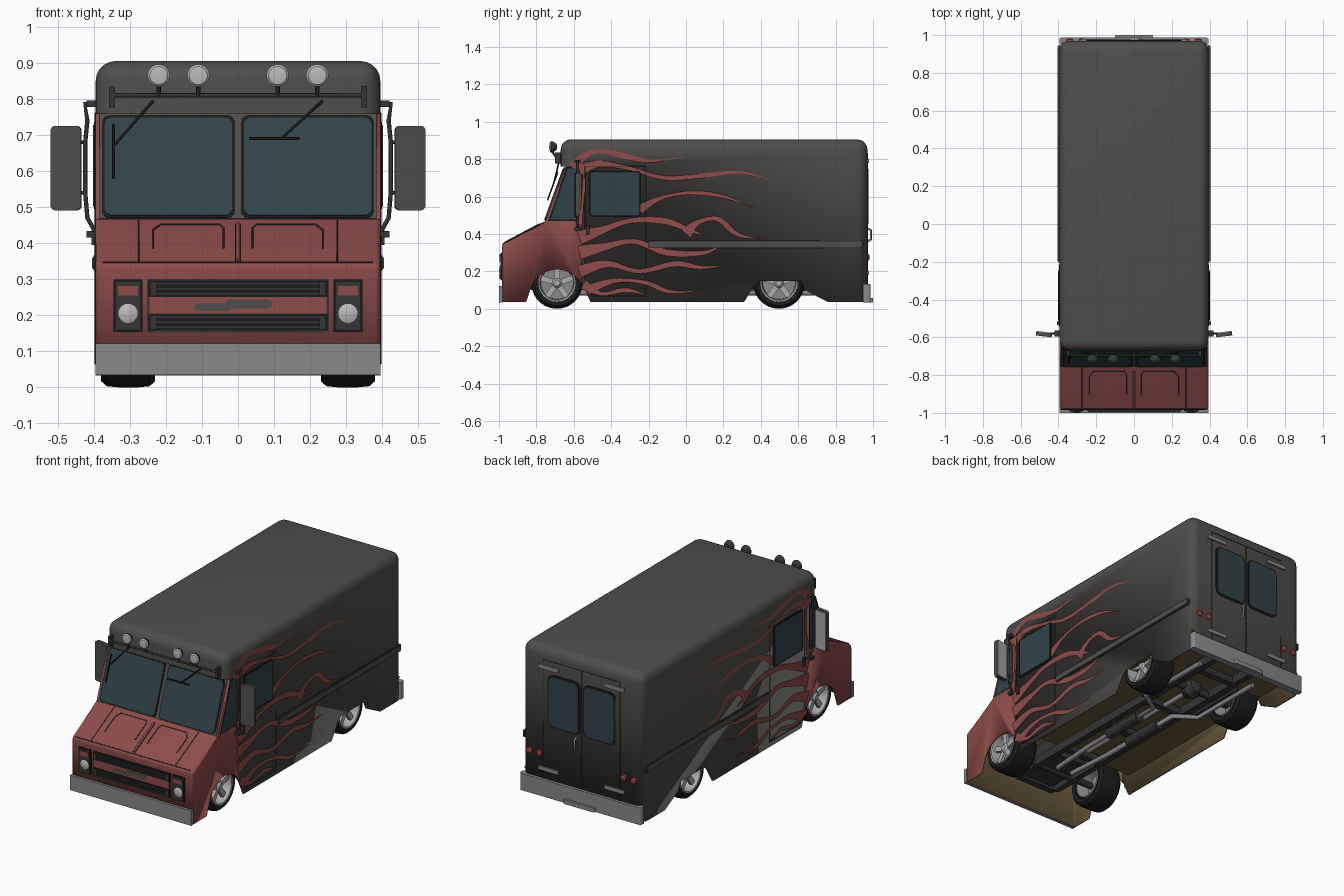
import bpy, bmesh, math
from mathutils import Vector, Matrix

if "Cube" in bpy.data.objects:
    bpy.data.objects.remove(bpy.data.objects["Cube"])

def material(name, *rgb):
    m = bpy.data.materials.new(name)
    m.use_nodes = True
    m.diffuse_color = (*rgb, 1)
    m.node_tree.nodes["Principled BSDF"].inputs["Base Color"].default_value = (*rgb, 1)
    return m

GREY = material("charcoal paint", .08, .076, .072)
RED = material("red paint", .27, .072, .068)
STEEL = material("bumper grey", .25, .25, .25)
GLASS = material("tinted glass", .03, .055, .066)
BLACK = material("black rubber", .012, .012, .012)
DARK = material("dark metal", .035, .035, .035)
BROWN = material("brown lining", .14, .1, .045)
LENS = material("lamp lens", .5, .5, .5)
SILVER = material("silver wheel", .42, .42, .42)
TAIL = material("tail light red", .36, .05, .05)
X, Y, Z = Vector((1, 0, 0)), Vector((0, 1, 0)), Vector((0, 0, 1))
W = .395      # half width of the body
ROUND = .055  # roof edge radius

def finish(name, bm, *mats):
    me = bpy.data.meshes.new(name)
    bm.to_mesh(me)
    bm.free()
    for m in mats:
        me.materials.append(m)
    ob = bpy.data.objects.new(name, me)
    bpy.context.collection.objects.link(ob)
    return ob

def plate(name, at, u, v, size, mat, radius=0.0):
    """Slab spanned by u and v, centred at a point, with rounded corners."""
    bm = bmesh.new()
    bmesh.ops.create_cube(bm, size=1, matrix=Matrix.Diagonal((*size, 1)))
    if radius:
        posts = [e for e in bm.edges if abs(e.verts[0].co.z - e.verts[1].co.z) > size[2] / 2]
        bmesh.ops.bevel(bm, geom=posts, offset=radius, segments=4, profile=.5, affect='EDGES')
    u, v = Vector(u).normalized(), Vector(v).normalized()
    m = Matrix((u, v, u.cross(v))).transposed().to_4x4()
    m.translation = Vector(at)
    bm.transform(m)
    return finish(name, bm, mat)

def box(name, at, size, mat, radius=0.0):
    return plate(name, at, X, Y, size, mat, radius)

def tube(name, pts, r, mat, cyclic=False):
    cu = bpy.data.curves.new(name, 'CURVE')
    cu.dimensions, cu.bevel_depth, cu.bevel_resolution = '3D', r, 2
    cu.use_fill_caps = True
    sp = cu.splines.new('POLY')
    sp.points.add(len(pts) - 1)
    for p, c in zip(sp.points, pts):
        p.co = (*c, 1)
    sp.use_cyclic_u = cyclic
    cu.materials.append(mat)
    ob = bpy.data.objects.new(name, cu)
    bpy.context.collection.objects.link(ob)

def lathe(name, profile, at, axis, mat, steps=32):
    bm = bmesh.new()
    vs = [bm.verts.new((r, 0, h)) for r, h in profile]
    es = [bm.edges.new(p) for p in zip(vs, vs[1:])]
    bmesh.ops.spin(bm, geom=vs + es, cent=(0, 0, 0), axis=Z, angle=math.tau, steps=steps)
    bmesh.ops.remove_doubles(bm, verts=bm.verts, dist=1e-5)
    bmesh.ops.recalc_face_normals(bm, faces=bm.faces)
    bm.transform(Matrix.Translation(at) @ Z.rotation_difference(Vector(axis)).to_matrix().to_4x4())
    return finish(name, bm, mat)

def shell(name, profile, mat, bevel_rule, radius, open_rule):
    """Extrude a side profile across the width, round edges, open it, give it a lining."""
    bm = bmesh.new()
    f = bm.faces.new([bm.verts.new((-W, y, z)) for y, z in profile])
    new = bmesh.ops.extrude_face_region(bm, geom=[f])["geom"]
    bmesh.ops.translate(bm, vec=(2 * W, 0, 0), verts=[g for g in new if isinstance(g, bmesh.types.BMVert)])
    bmesh.ops.recalc_face_normals(bm, faces=bm.faces)
    bmesh.ops.delete(bm, geom=[f for f in bm.faces if open_rule(f.calc_center_median(), f.normal)], context='FACES')
    edges = [e for e in bm.edges if len(e.link_faces) == 2 and bevel_rule(*(v.co for v in e.verts))]
    bmesh.ops.bevel(bm, geom=edges, offset=radius, segments=5, profile=.5, affect='EDGES')
    ob = finish(name, bm, mat, BROWN)
    so = ob.modifiers.new("lining", 'SOLIDIFY')
    so.thickness, so.offset, so.material_offset = .01, -1, 1

def side_x(z):
    d = max(0, z - (.905 - ROUND))
    return W - ROUND + math.sqrt(max(0, ROUND ** 2 - d * d))

def side_faces(name, polys, s, mat, lift=.003):
    bm = bmesh.new()
    for p in polys:
        f = bm.faces.new([bm.verts.new((s * (side_x(z) + lift), y, z)) for y, z in p])
        f.normal_update()
        if f.normal.x * s < 0:
            f.normal_flip()
    bmesh.ops.remove_doubles(bm, verts=bm.verts, dist=1e-5)
    return finish(name, bm, mat)

# Body shells: red nose and grey cargo box
arch = [(-.69 + .145 * math.cos(a), .07 + .14 * math.sin(a)) for a in (math.radians(d) for d in range(25, 171, 15))]
nose = [(-.56, .145)] + arch + [(-.855, .035), (-.985, .035), (-.985, .342), (-.752, .465), (-.645, .76), (-.56, .76)]
shell("nose", nose, RED,
      lambda a, b: max(a.z, b.z) < .47 and max(a.y, b.y) < -.7 and min(a.y, b.y) < -.95 and a.z + b.z > .3, .015,
      lambda c, n: abs(n.x) < .5 and (n.z < -.05 or n.y > .2 or n.z > .98))
cargo = [(-.56, .145), (-.51, .035), (.31, .035), (.365, .125), (.395, .148), (.615, .148), (.635, .1), (.76, .035),
         (.97, .035), (.97, .905), (-.67, .905), (-.67, .76), (-.56, .76)]
shell("cargo_body", cargo, GREY,
      lambda a, b: min(a.z, b.z) > .9 or (abs(a.z - b.z) > .1 and (min(a.y, b.y) > .96 or max(a.y, b.y) < -.66)), ROUND,
      lambda c, n: abs(n.x) < .5 and c.z < .7 and n.y < .99)
box("floor", (0, .23, .158), (.76, 1.46, .012), BROWN)

# Windscreen, visor edge and wipers
slope = Vector((0, .107, .295)).normalized()
def screen(x, z, lift=.012):
    return Vector((x, -.752 + (z - .465) * .363 - lift, z))
plate("windscreen_frame", screen(0, .612, 0), X, slope, (.77, .31, .008), GREY)
for s in (-1, 1):
    plate("windscreen_seal", screen(s * .193, .612, .004), X, slope, (.368, .302, .006), BLACK, .02)
    plate("windscreen_glass", screen(s * .193, .612, .007), X, slope, (.354, .288, .006), GLASS, .02)
for name, ends in (("left", [(.235, .795), (.12, .69), (.03, .69), (.17, .69)]),
                   ("right", [(-.235, .795), (-.345, .67), (-.345, .58), (-.345, .73)])):
    arm = [screen(x, z, .03 if z < .76 else .045) for x, z in ends]
    tube(name + "_wiper_arm", arm[:2], .004, BLACK)
    tube(name + "_wiper_blade", arm[2:], .004, BLACK)

# Hood creases
def hood(x, z):
    return Vector((x, -.985 + (z - .342) * 1.894, z + .002))
tube("hood_ridge", [hood(0, .35), hood(0, .45)], .006, RED)
tube("hood_seam", [hood(-W + .02, .345), hood(W - .02, .345)], .0025, DARK)
for s in (-1, 1):
    tube("hood_edge_seam", [hood(s * .275, .345), hood(s * .275, .462)], .002, DARK)
    tube("hood_panel_line", [hood(s * x, z) for x, z in
         ((.04, .385), (.04, .44), (.05, .45), (.215, .45), (.235, .435), (.235, .385))], .0025, DARK)
    tube("hood_ridge_line", [hood(s * .007, .35), hood(s * .007, .45)], .002, DARK)

# Grille, headlights and front bumper
def front(name, x, z, w, h, mat, y=-.985, t=.008, r=0.0):
    return plate(name, (x, y, z), X, Z, (w, h, t), mat, r)
front("bumper_front", 0, .078, 2 * W, .088, STEEL, -.99, .02)
front("grille_surround", 0, .226, .505, .148, DARK, t=.004)
front("grille_strip", 0, .228, .49, .046, RED, -.987, .006)
front("grille_flame_left", .03, .231, .13, .024, GREY, -.99, .004, .01)
front("grille_flame_right", -.07, .222, .1, .02, GREY, -.99, .004, .008)
for z in (.273, .18):
    front("grille_opening", 0, z, .5, .046, BLACK, -.987)
    for k in range(3):
        front("grille_bar", 0, z - .014 + k * .014, .47, .004, DARK, -.992, .006)
    for s in (-1, 1):
        front("grille_end", s * .235, z, .018, .04, DARK, -.992)
for s in (-1, 1):
    front("headlight_well", s * .305, .226, .08, .146, BLACK, -.986)
    front("headlight_panel", s * .305, .226, .066, .132, DARK, -.99, .006)
    front("indicator", s * .305, .268, .056, .026, RED, -.993, .006)
    lathe("headlight", [(.034, 0), (.031, .006), (.018, .012), (0, .014)], (s * .305, -.985, .205), -Y, LENS)

# Roof light bar
tube("light_bar", [(-.35, -.695, .81), (.35, -.695, .81)], .006, DARK)
for s in (-1, 1):
    box("light_bar_post", (s * .35, -.685, .806), (.016, .03, .06), DARK)
    for x in (.11, .22):
        lathe("spot_housing", [(.031, .0), (.029, -.012), (.016, -.03), (0, -.034)], (s * x, -.722, .865), -Y, DARK)
        lathe("spot_lens", [(.031, 0), (.025, .006), (0, .01)], (s * x, -.722, .865), -Y, LENS)
        tube("spot_stem", [(s * x, -.715, .84), (s * x, -.695, .81)], .006, DARK)

# Flame tongues: path points (y, z) and starting width
FLAMES = [
    ([(-.6, .75), (-.55, .81), (-.46, .845), (-.34, .82), (-.2, .79), (-.02, .81)], .06),
    ([(-.57, .74), (-.46, .775), (-.3, .75), (-.12, .7), (.08, .71), (.28, .73), (.46, .69)], .05),
    ([(-.25, .53), (-.14, .59), (.02, .62), (.2, .6), (.36, .54)], .045),
    ([(-.57, .38), (-.45, .42), (-.3, .47), (-.12, .47), (.02, .42), (.1, .39)], .07),
    ([(0, .4), (.06, .46), (.17, .48), (.27, .4), (.4, .37)], .06),
    ([(-.57, .3), (-.44, .33), (-.28, .36), (-.1, .3), (.1, .3), (.2, .35)], .07),
    ([(-.57, .2), (-.42, .24), (-.25, .2), (-.06, .24), (.08, .22), (.21, .23)], .06),
    ([(-.53, .1), (-.38, .15), (-.22, .14), (-.08, .09), (.1, .1)], .05),
    ([(-.55, .13), (-.45, .08), (-.32, .1), (-.2, .07)], .05),
    ([(-.57, .45), (-.55, .6), (-.545, .77)], .03)]

def ribbon(path, width, n=6):
    pts = [Vector(p) for p in path]
    ext = [pts[0] * 2 - pts[1]] + pts + [pts[-1] * 2 - pts[-2]]
    mid = []
    for a, b, c, d in zip(ext, ext[1:], ext[2:], ext[3:]):
        for t in (k / n for k in range(n)):
            mid.append(.5 * (2 * b + (c - a) * t + (2 * a - 5 * b + 4 * c - d) * t ** 2 + (3 * b - a - 3 * c + d) * t ** 3))
    mid.append(pts[-1])
    rims = []
    for i, p in enumerate(mid):
        t = (mid[min(i + 1, len(mid) - 1)] - mid[max(i - 1, 0)]).normalized()
        f = i / (len(mid) - 1)
        off = Vector((-t.y, t.x)) * width * .5 * ((1 - f) ** .7 * (.75 + .25 * math.cos(f * 9)) + .02)
        rims.append((p + off, p - off))
    return [(a[0], b[0], b[1], a[1]) for a, b in zip(rims, rims[1:])]

# Sides: flames, doors, windows, rails, mirrors
for s in (-1, 1):
    for i, (path, width) in enumerate(FLAMES):
        side_faces("flame", ribbon(path, width), s, RED, .002 + i * .0002)
    u = Y * s
    side_faces("quarter_seal", [[(-.738, .468), (-.578, .468), (-.578, .758), (-.638, .758)]], s, BLACK, .002)
    side_faces("quarter_glass", [[(-.724, .476), (-.586, .476), (-.586, .75), (-.63, .75)]], s, GLASS, .004)
    plate("door_window_seal", (s * W, -.38, .615), u, Z, (.272, .242, .01), BLACK, .012)
    plate("door_window", (s * (W + .003), -.38, .615), u, Z, (.256, .226, .01), GLASS, .01)
    tube("door_gap", [(s * W, y, z) for y, z in ((-.54, .76), (-.215, .76), (-.215, .065), (-.5, .065), (-.54, .15))],
         .003, DARK, True)
    plate("door_handle", (s * .4, -.525, .42), u, Z, (.02, .05, .014), DARK)
    plate("side_rail_edge", (s * W, .372, .345), u, Z, (1.15, .042, .012), DARK, .01)
    plate("side_rail", (s * .398, .372, .345), u, Z, (1.135, .03, .014), GREY, .008)
    tube("mirror_bracket", [(s * x, -.58, z) for x, z in
         ((.39, .787), (.425, .787), (.418, .74), (.424, .68), (.424, .54), (.418, .47), (.39, .42))], .006, DARK)
    for z in (.787, .425):
        box("bracket_foot", (s * .405, -.58, z), (.03, .03, .018), DARK)
    across = Vector((1, .12 * s, 0))
    plate("mirror_body", (s * .477, -.585, .608), across, Z, (.085, .235, .02), GREY, .014)
    plate("mirror_glass", (s * .477, -.575, .608), across, Z, (.074, .222, .008), SILVER, .012)
    for z in (.68, .54):
        tube("mirror_arm", [(s * .42, -.58, z), (s * .45, -.58, z)], .005, DARK)

# Rear doors, lights, bumper
def rear(name, x, z, w, h, mat, y=.97, t=.008, r=0.0):
    return plate(name, (x, y, z), -X, Z, (w, h, t), mat, r)
tube("rear_door_gap", [(x, .971, z) for x, z in ((-.25, .13), (-.25, .83), (.25, .83), (.25, .13))], .003, DARK, True)
tube("rear_door_split", [(0, .971, .13), (0, .971, .83)], .003, DARK)
for s in (-1, 1):
    rear("rear_window_seal", s * .115, .6, .212, .312, BLACK, r=.035)
    rear("rear_window", s * .115, .6, .192, .292, GLASS, .973, r=.03)
    for z in (.79, .19):
        rear("rear_hinge", s * .215, z, .13, .022, STEEL, .973, .012)
    for x in (.275, .34):
        lathe("tail_light", [(.019, 0), (.017, .008), (0, .013)], (s * x, .97, .275), Y, TAIL)
tube("rear_handle", [(.035, .97, .43), (.035, .988, .42), (.035, .988, .37), (.035, .97, .36)], .006, STEEL)
box("bumper_rear", (0, .967, .082), (2 * W, .04, .1), STEEL, .012)
box("rear_step", (0, .985, .045), (.2, .03, .025), STEEL, .006)

# Wheels
for s in (-1, 1):
    for y in (-.69, .497):
        at = (s * .305, y, .137)
        lathe("tyre", [(.098, -.07), (.12, -.075), (.134, -.06), (.137, -.03), (.137, .03), (.134, .06), (.12, .075),
                       (.1, .07), (.098, -.07)], at, X * s, BLACK, 40)
        lathe("rim", [(.102, .066), (.1, .076), (.092, .073), (.086, .04), (.086, -.07)], at, X * s, SILVER, 40)
        lathe("brake_disc", [(.09, .015), (0, .015)], at, X * s, STEEL)
        lathe("hub", [(.026, .015), (.026, .055), (.016, .065), (0, .067)], at, X * s, SILVER, 20)
        for k in range(5):
            a = math.tau * k / 5 + math.pi / 2
            out = Vector((0, math.cos(a), math.sin(a)))
            plate("spoke", Vector(at) + out * .056 + X * s * .046, out, X.cross(out), (.075, .03, .018), SILVER, .004)

# Chassis
for s in (-1, 1):
    box("frame_rail", (s * .13, .02, .125), (.035, 1.7, .05), DARK)
    tube("exhaust", [(s * x, y, .085) for x, y in ((.05, -.6), (.07, -.3), (.07, .25), (.19, .33), (.19, .8))], .014, STEEL)
    lathe("muffler", [(0, -.13), (.03, -.13), (.03, .13), (0, .13)], (s * .07, 0, .085), Y, DARK, 20)
    box("leaf_spring", (s * .18, .5, .1), (.03, .4, .015), DARK)
for y in (-.85, -.45, -.1, .25, .7, .88):
    box("cross_member", (0, y, .125), (.26, .04, .04), DARK)
for y in (-.69, .497):
    tube("axle", [(-.27, y, .125), (.27, y, .125)], .02, DARK)
lathe("differential", [(0, -.06), (.04, -.045), (.058, 0), (.04, .045), (0, .06)], (0, .497, .125), Y, DARK, 20)
tube("drive_shaft", [(0, -.4, .12), (0, .45, .12)], .014, STEEL)
box("engine_block", (0, -.68, .19), (.2, .3, .14), DARK, .02)

# Smooth rounded surfaces, keep hard edges
for ob in bpy.context.scene.objects:
    ob.select_set(ob.type == 'MESH')
    if ob.type == 'MESH':
        bpy.context.view_layer.objects.active = ob
bpy.ops.object.shade_smooth_by_angle(angle=math.radians(35))
